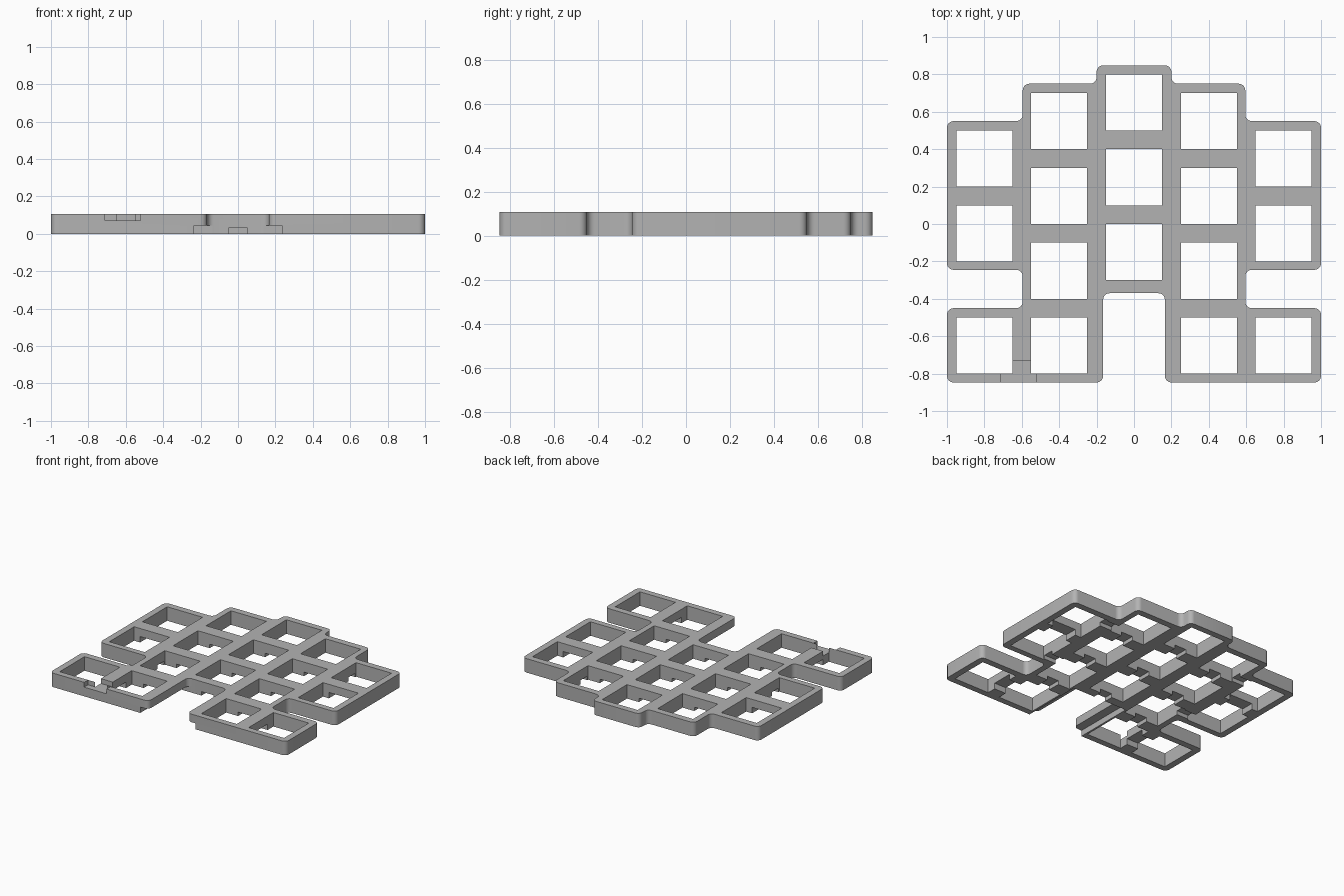
import bpy, bmesh, math
from mathutils import Vector

cube = bpy.data.objects.get("Cube")
if cube:
    bpy.data.objects.remove(cube, do_unlink=True)

H = 0.107      # plate thickness
FRONT, BACK = -0.847, 0.848

mat = bpy.data.materials.new("plain grey")
mat.use_nodes = True
grey = (0.45, 0.45, 0.45, 1)
mat.diffuse_color = grey
mat.node_tree.nodes["Principled BSDF"].inputs["Base Color"].default_value = grey


def make_object(name, bm):
    bmesh.ops.recalc_face_normals(bm, faces=bm.faces)
    mesh = bpy.data.meshes.new(name)
    bm.to_mesh(mesh)
    bm.free()
    mesh.materials.append(mat)
    obj = bpy.data.objects.new(name, mesh)
    bpy.context.collection.objects.link(obj)
    return obj


def rounded(points, radius, steps=6):
    """Replace every corner of a right-angled outline by an arc."""
    out = []
    for i, p in enumerate(points):
        p = Vector(p)
        a = (Vector(points[i - 1]) - p).normalized() * radius
        b = (Vector(points[(i + 1) % len(points)]) - p).normalized() * radius
        for k in range(steps + 1):
            t = k / steps * math.pi / 2
            out.append(p + a * (1 - math.sin(t)) + b * (1 - math.cos(t)))
    return out


def boxes(name, ranges):
    """One cutter object from (x0, x1, y0, y1, z0, z1) boxes."""
    bm = bmesh.new()
    for x0, x1, y0, y1, z0, z1 in ranges:
        verts = bmesh.ops.create_cube(bm, size=1)["verts"]
        bmesh.ops.scale(bm, vec=(x1 - x0, y1 - y0, z1 - z0), verts=verts)
        bmesh.ops.translate(bm, vec=((x0 + x1) / 2, (y0 + y1) / 2, (z0 + z1) / 2), verts=verts)
    obj = make_object(name, bm)
    obj.hide_render = True
    return obj


def cut(target, cutter):
    mod = target.modifiers.new("cut", "BOOLEAN")
    mod.operation, mod.solver, mod.object = "DIFFERENCE", "EXACT", cutter
    mod.use_self = True
    bpy.context.view_layer.objects.active = target
    bpy.ops.object.modifier_apply(modifier=mod.name)
    bpy.data.objects.remove(cutter, do_unlink=True)


# Stepped plate outline, mirrored from its left half
half = [(0.2, BACK), (0.2, 0.75), (0.595, 0.75), (0.595, 0.55), (0.997, 0.55),
        (0.997, -0.245), (0.595, -0.245), (0.595, -0.45), (0.997, -0.45),
        (0.997, FRONT), (0.165, FRONT), (0.165, -0.37)]
half = [(x / 0.997 if x > 0.9 else x, y) for x, y in half]
outline = half + [(-x, y) for x, y in reversed(half)]
bm = bmesh.new()
face = bm.faces.new([bm.verts.new((p.x, p.y, 0)) for p in rounded(outline, 0.035)])
side = bmesh.ops.extrude_face_region(bm, geom=[face])["geom"]
bmesh.ops.translate(bm, vec=(0, 0, H), verts=[v for v in side if isinstance(v, bmesh.types.BMVert)])
plate = make_object("grid_plate", bm)

# Square openings: column centre -> lower edges of its cells
columns = {0: (0.5, 0.1, -0.3), 0.4: (0.4, 0, -0.4, -0.8), 0.8: (0.2, -0.2, -0.8)}
cells = [(s * x - 0.15, s * x + 0.15, y, y + 0.3, -0.1, 0.3)
         for x, ys in columns.items() for y in ys for s in ((1, -1) if x else (1,))]
cut(plate, boxes("cell_openings", cells))

# Cable channels in the underside and rebates beside the front gap
channels = [(-0.05, 0.05, y - 0.06, y + 0.06, -0.05, 0.03) for y in (0.45, 0.05)]
channels.append((-0.05, 0.05, -0.42, -0.29, -0.05, 0.03))
for s in (1, -1):
    for y in (0.35, -0.05, -0.45):
        channels.append((s * 0.4 - 0.05, s * 0.4 + 0.05, y - 0.06, y + 0.06, -0.05, 0.03))
    for y in (0.45, -0.15):
        channels.append((s * 0.6 - 0.06, s * 0.6 + 0.06, y - 0.04, y + 0.04, -0.05, 0.03))
    channels.append((s * 0.8 - 0.1, s * 0.8 + 0.1, 0.09, 0.21, -0.05, 0.045))
    channels.append((s * 0.6 - 0.06, s * 0.6 + 0.06, -0.73, -0.57, -0.05, 0.045))
    channels.append((s * 0.185 - 0.05, s * 0.185 + 0.05, -0.9, -0.37, -0.05, 0.045))
cut(plate, boxes("underside_channels", channels))

# Socket notch in the top of the front rim and the divider behind it
cut(plate, boxes("socket_notch", [(-0.71, -0.52, -0.9, -0.8, 0.07, 0.2),
                                  (-0.65, -0.55, -0.81, -0.73, 0.07, 0.2)]))

# Smooth rounded corners, crisp edges
bpy.ops.object.select_all(action="DESELECT")
plate.select_set(True)
bpy.context.view_layer.objects.active = plate
bpy.ops.object.shade_smooth_by_angle(angle=math.radians(30))
